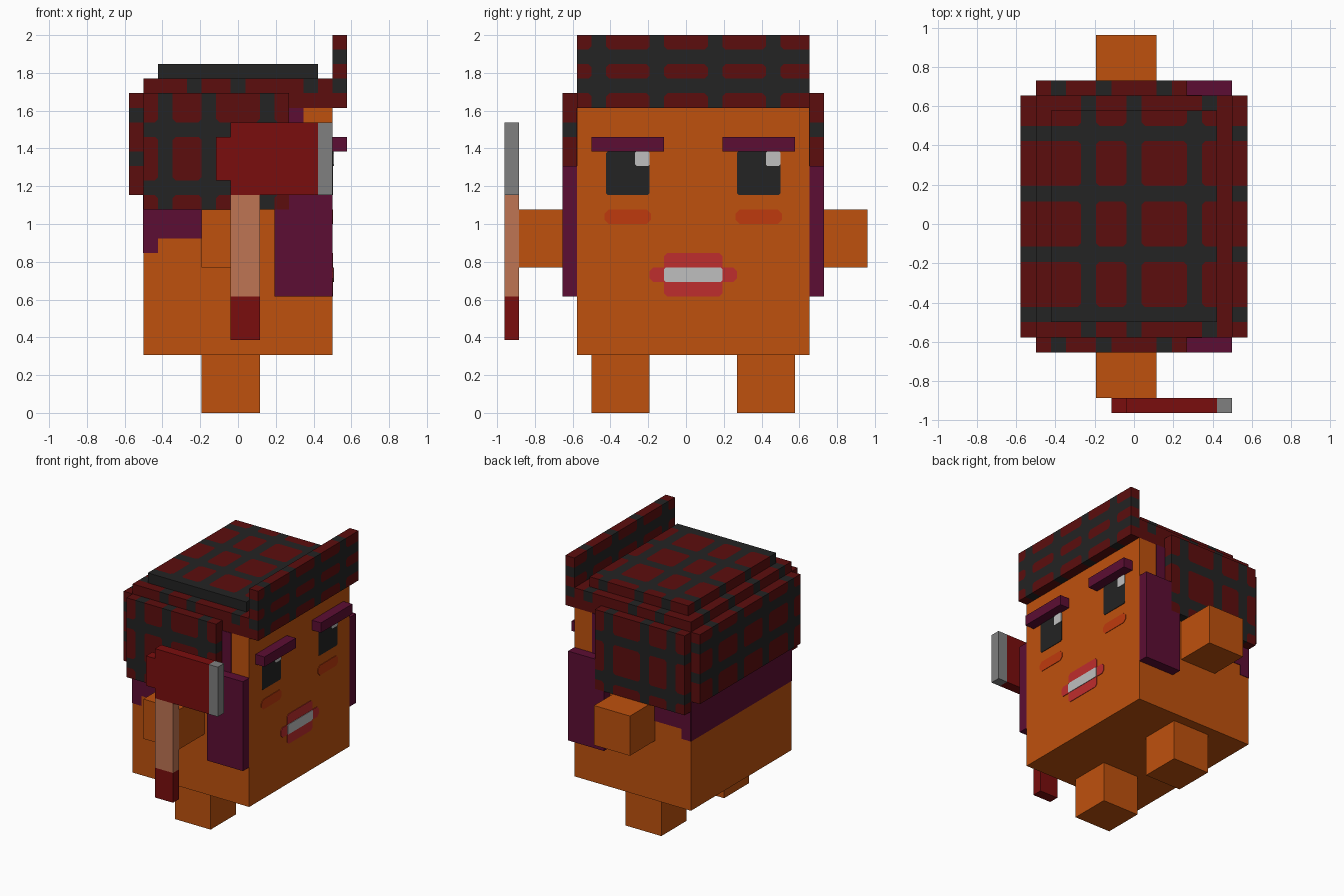
import bpy, bmesh
from mathutils import Vector

if "Cube" in bpy.data.objects:
    bpy.data.objects.remove(bpy.data.objects["Cube"])

V = 1 / 13                              # one block
ORIGIN = Vector((7.5, 12.5, 0))         # block grid centre


def pos(p):
    return (Vector(p) - ORIGIN) * V


def material(name, rgb):
    lin = [(c / 255 / 12.92) if c < 11 else ((c / 255 + 0.055) / 1.055) ** 2.4 for c in rgb]
    m = bpy.data.materials.new(name)
    m.use_nodes = True
    m.diffuse_color = (*lin, 1)
    bsdf = m.node_tree.nodes["Principled BSDF"]
    bsdf.inputs["Base Color"].default_value = (*lin, 1)
    bsdf.inputs["Roughness"].default_value = 0.9
    return m


ORANGE = material("orange_skin", (191, 81, 13))
PURPLE = material("purple_hair", (92, 13, 51))
BLACK = material("charcoal", (35, 35, 35))
PLAID = material("plaid_red", (92, 13, 13))
AXE = material("axe_red", (122, 13, 13))
TAN = material("tan_wood", (191, 117, 83))
GREY = material("steel_grey", (128, 128, 128))
WHITE = material("off_white", (191, 191, 191))
LIPS = material("lip_red", (191, 45, 45))
BLUSH = material("blush_orange", (191, 58, 13))


def finish(name, bm, *mats):
    bmesh.ops.recalc_face_normals(bm, faces=bm.faces)
    me = bpy.data.meshes.new(name)
    bm.to_mesh(me)
    bm.free()
    for m in mats:
        me.materials.append(m)
    ob = bpy.data.objects.new(name, me)
    bpy.context.collection.objects.link(ob)
    return ob


def box(name, lo, hi, mat):
    """Box between two block-grid corners."""
    a, b = pos(lo), pos(hi)
    bm = bmesh.new()
    bmesh.ops.create_cube(bm, size=1)
    for v in bm.verts:
        v.co = (a + b) / 2 + v.co * (b - a)
    return finish(name, bm, mat)


def face_plate(name, y0, y1, z0, z1, mat, cut=0.0, thick=0.05):
    """Thin plate on the face (+x) with clipped corners."""
    c = cut
    outline = [(y0 + c, z0), (y1 - c, z0), (y1, z0 + c), (y1, z1 - c),
               (y1 - c, z1), (y0 + c, z1), (y0, z1 - c), (y0, z0 + c)]
    if c == 0:
        outline = outline[::2]
        outline = [(y0, z0), (y1, z0), (y1, z1), (y0, z1)]
    bm = bmesh.new()
    base = bm.faces.new([bm.verts.new(pos((14, y, z))) for y, z in outline])
    top = bmesh.ops.extrude_face_region(bm, geom=[base])["geom"]
    bmesh.ops.translate(bm, vec=(thick * V, 0, 0),
                        verts=[g for g in top if isinstance(g, bmesh.types.BMVert)])
    return finish(name, bm, mat)


def plaid_box(name, lo, hi, dark, cut=0.22):
    """Box of block faces, striped where dark(x, y, z); red tiles get clipped corners."""
    bm = bmesh.new()

    def add(points, index):
        bm.faces.new([bm.verts.new(pos(p)) for p in points]).material_index = index

    def is_dark(c):
        return all(lo[i] <= c[i] < hi[i] for i in range(3)) and dark(*c)

    for ax in range(3):
        u, w = (ax + 1) % 3, (ax + 2) % 3
        for layer, plane in ((lo[ax], lo[ax]), (hi[ax] - 1, hi[ax])):
            for i in range(lo[u], hi[u]):
                for j in range(lo[w], hi[w]):
                    def cell(di, dj):
                        c = [0, 0, 0]
                        c[ax], c[u], c[w] = layer, i + di, j + dj
                        return c

                    def pt(a, b):
                        p = [0, 0, 0]
                        p[ax], p[u], p[w] = plane, i + a, j + b
                        return p

                    here = is_dark(cell(0, 0))
                    outline = []
                    for k, (a, b) in enumerate(((0, 0), (1, 0), (1, 1), (0, 1))):
                        sa, sb = 2 * a - 1, 2 * b - 1
                        if not here and is_dark(cell(sa, 0)) and is_dark(cell(0, sb)):
                            pa, pb = pt(a - sa * cut, b), pt(a, b - sb * cut)
                            pair = [pa, pb] if k % 2 else [pb, pa]
                            outline += pair
                            tri = [pair[0], pt(a, b), pair[1]]
                            add(tri if plane > layer else tri[::-1], 1)
                        else:
                            outline.append(pt(a, b))
                    add(outline if plane > layer else outline[::-1], int(here))
    bmesh.ops.remove_doubles(bm, verts=bm.verts, dist=1e-5)
    return finish(name, bm, PLAID, BLACK)


ROWS = (6, 10, 14, 18)                  # stripes running front to back

# Head and back hair
box("head", (1, 5, 4), (14, 21, 21), ORANGE)
box("back_hair", (0.95, 5, 11), (1, 21, 15), PURPLE)

# Parts that repeat on both sides
for side, arm_y, leg_y, panel_y, eye_y, brow_y in (
        ("right", 1, 6, 4, 7, 6), ("left", 21, 16, 21, 16, 15)):
    box(side + "_arm", (5, arm_y, 10), (9, arm_y + 4, 14), ORANGE)
    box(side + "_leg", (5, leg_y, 0), (9, leg_y + 4, 4), ORANGE)
    box(side + "_eyebrow", (14, brow_y, 18), (15, brow_y + 5, 19), PURPLE)
    face_plate(side + "_eye", eye_y, eye_y + 3, 15, 18, BLACK, 0.12)
    face_plate(side + "_eye_glint", eye_y + 2, eye_y + 3, 17, 18, WHITE, 0.1, 0.1)
    face_plate(side + "_blush", eye_y - 0.1, eye_y + 3.1, 13, 14, BLUSH, 0.3)
    # hair: raised sideburn plus thin painted patches
    box(side + "_sideburn", (11, panel_y, 8), (14, panel_y + 1, 17), PURPLE)
    box(side + "_sideburn_back", (10, panel_y, 8), (11, panel_y + 1, 14), PURPLE)
    s0, s1 = (4.95, 5) if side == "right" else (21, 21.05)
    box(side + "_temple_hair", (11, s0, 17), (12, s1, 21), PURPLE)
    box(side + "_nape_hair", (2, s0, 12), (5, s1, 14), PURPLE)
    box(side + "_nape_corner", (1, s0, 11), (2, s1, 14), PURPLE)
    plaid_box(side + "_hat_flap", (1, panel_y, 14), (11, panel_y + 1, 22),
              lambda x, y, z: x in (2, 5, 9) or z in (15, 19))

# Mouth
face_plate("lips", 11, 15, 8, 11, LIPS, 0.22)
face_plate("lip_corners", 10, 16, 9, 10, LIPS, 0.25, 0.06)
face_plate("teeth", 11, 15, 9, 10, WHITE, 0.1, 0.1)

# Hat
plaid_box("hat_crown", (1, 5, 21), (14, 21, 23),
          lambda x, y, z: z == 22 and (x in (4, 7, 12) or (x == 1 and y in ROWS)))
plaid_box("hat_top", (2, 6, 23), (13, 20, 24),
          lambda x, y, z: x in (4, 7, 11) or y in ROWS)
plaid_box("hat_back_flap", (0, 5, 15), (1, 21, 22),
          lambda x, y, z: y in ROWS or z in (17, 20))
plaid_box("hat_brim", (14, 5, 21), (15, 21, 26),
          lambda x, y, z: y in ROWS or z in (22, 24))

# Axe
box("axe_grip", (7, 0, 5), (9, 1, 8), AXE)
box("axe_handle", (7, 0, 8), (9, 1, 15), TAN)
box("axe_head", (7, 0, 15), (13, 1, 20), AXE)
box("axe_poll", (6, 0, 16), (7, 1, 19), AXE)
box("axe_blade", (13, 0, 15), (14, 1, 20), GREY)
